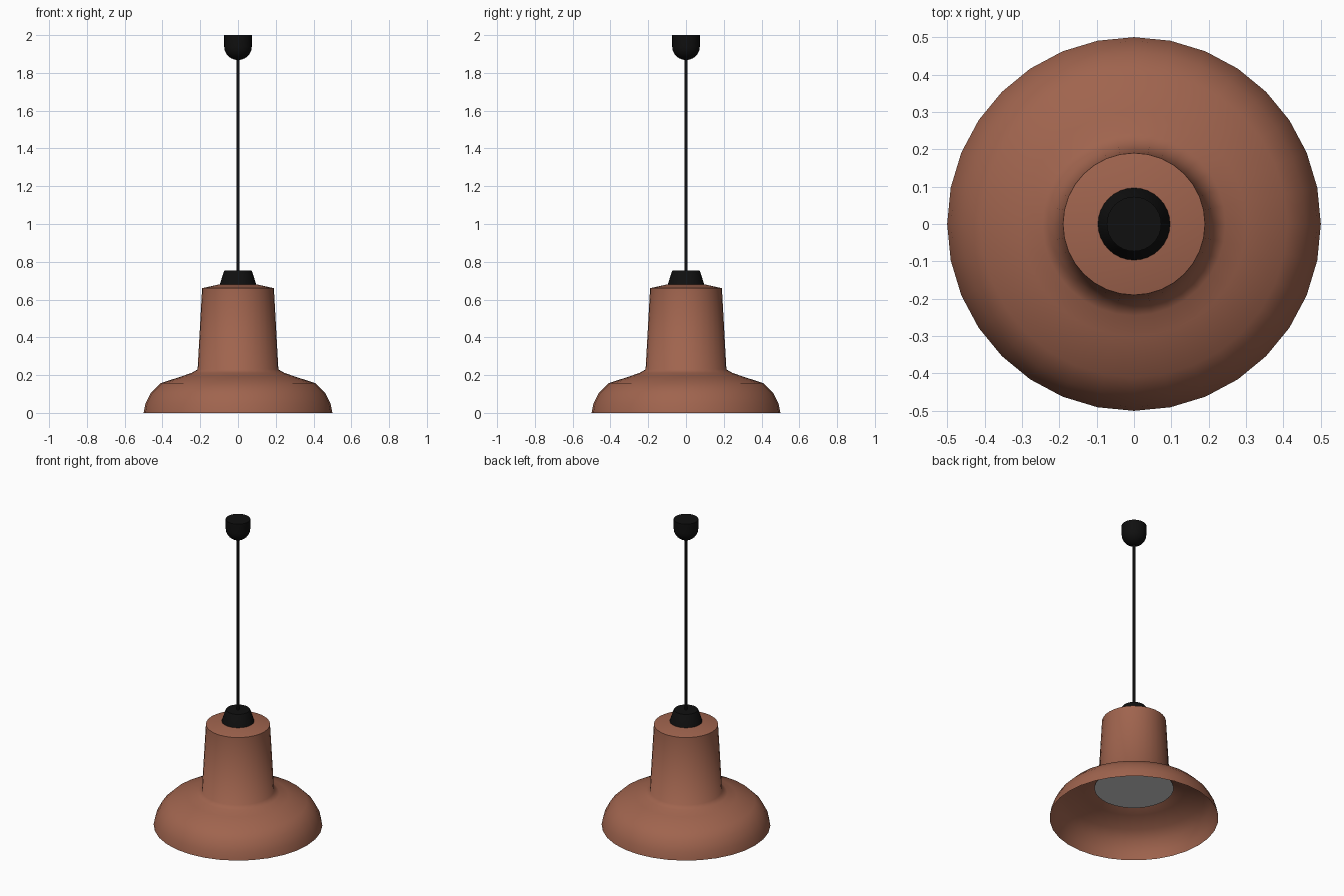
import bpy, bmesh, math

if "Cube" in bpy.data.objects:
    bpy.data.objects.remove(bpy.data.objects["Cube"])


def material(name, rgb):
    m = bpy.data.materials.new(name)
    m.diffuse_color = (*rgb, 1)
    m.use_nodes = True
    m.node_tree.nodes["Principled BSDF"].inputs["Base Color"].default_value = m.diffuse_color
    return m


terracotta = material("terracotta", (0.35, 0.127, 0.076))
black = material("black", (0.005, 0.005, 0.005))
diffuser_white = material("diffuser_white", (0.65, 0.65, 0.65))


def lathe(name, profile, mat, sides=32, angle=40):
    """Spin an (r, z) profile, listed bottom to top along the outside, round z."""
    bm = bmesh.new()
    rings = []
    for r, z in profile:
        if r == 0:
            rings.append([bm.verts.new((0, 0, z))] * sides)
        else:
            rings.append([bm.verts.new((r * math.cos(2 * math.pi * i / sides),
                                        r * math.sin(2 * math.pi * i / sides), z))
                          for i in range(sides)])
    for low, high in zip(rings, rings[1:]):
        for i in range(sides):
            j = (i + 1) % sides
            corners = dict.fromkeys((low[i], low[j], high[j], high[i]))
            bm.faces.new(list(corners))
    mesh = bpy.data.meshes.new(name)
    bm.to_mesh(mesh)
    bm.free()
    mesh.materials.append(mat)
    ob = bpy.data.objects.new(name, mesh)
    bpy.context.collection.objects.link(ob)
    bpy.ops.object.select_all(action='DESELECT')
    ob.select_set(True)
    bpy.context.view_layer.objects.active = ob
    bpy.ops.object.shade_smooth_by_angle(angle=math.radians(angle))
    return ob


# Thin open shade: bowl, sloped shoulder, tapered neck and shallow conical top
lathe("shade", [(0.5, 0), (0.49, 0.05), (0.46, 0.108), (0.41, 0.157),
                (0.30, 0.193), (0.245, 0.212), (0.214, 0.23),
                (0.19, 0.66), (0.1, 0.68), (0, 0.68)], terracotta, angle=65)

# Light panel inside the shade, facing down
lathe("diffuser", [(0, 0.205), (0.235, 0.205)], diffuser_white)

# Cord grip on top of the shade
lathe("cord_grip", [(0, 0.675), (0.098, 0.675), (0.076, 0.745),
                    (0.07, 0.755), (0, 0.755)], black)

# Hanging cord
lathe("cord", [(0, 0.74), (0.008, 0.74), (0.008, 1.89), (0, 1.89)], black, sides=12)

# Ceiling cup with a rounded underside
dome = [(0.073 * math.sin(math.radians(a)), 1.938 - 0.07 * math.cos(math.radians(a)))
        for a in range(15, 91, 15)]
lathe("ceiling_cup", [(0, 1.868)] + dome + [(0.073, 2.0), (0, 2.0)], black)
